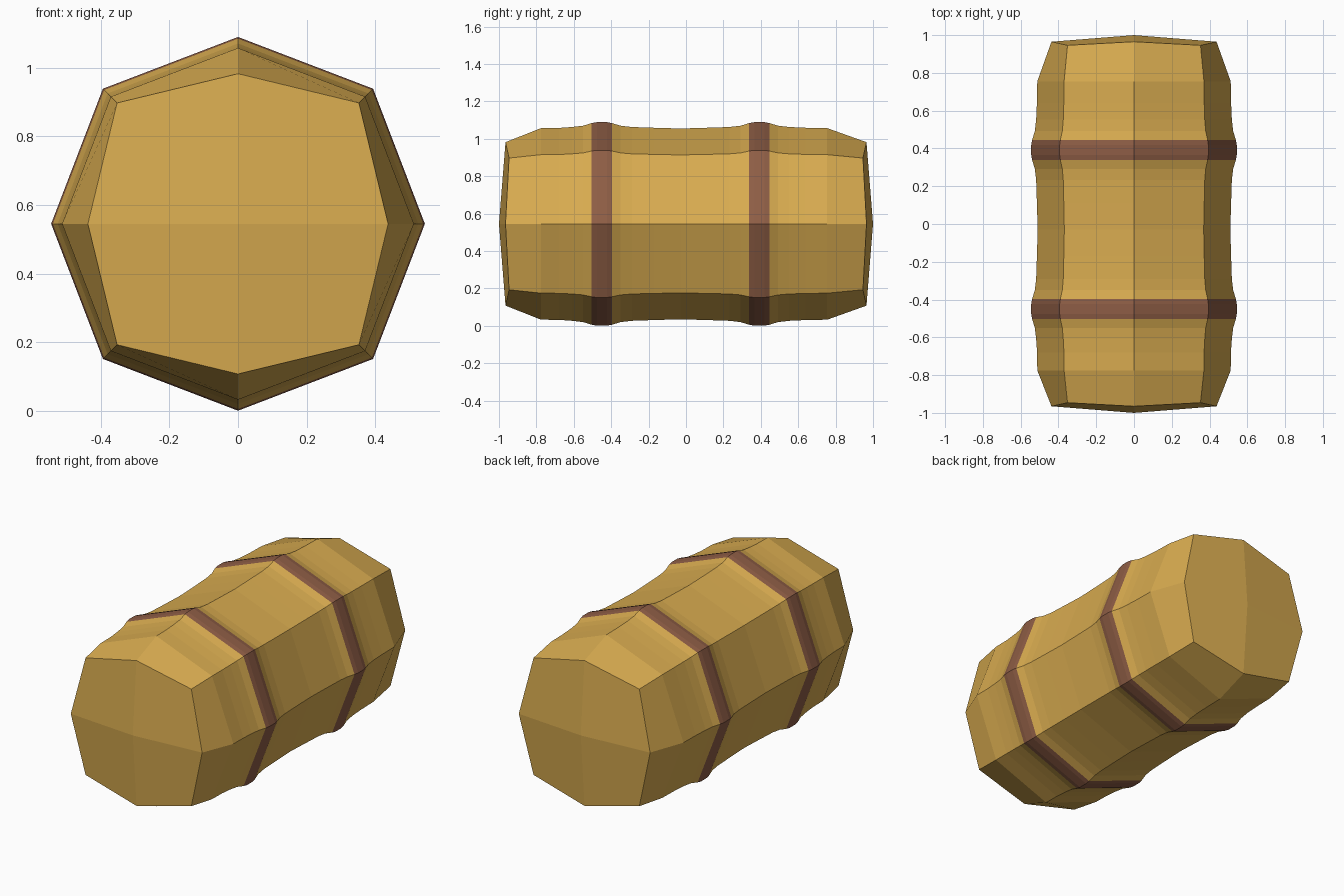
import bpy, bmesh, math

cube = bpy.data.objects.get("Cube")
if cube:
    bpy.data.objects.remove(cube, do_unlink=True)


def flat_material(name, colour):
    mat = bpy.data.materials.new(name)
    mat.use_nodes = True
    mat.diffuse_color = colour
    mat.node_tree.nodes["Principled BSDF"].inputs["Base Color"].default_value = colour
    return mat


tan = flat_material("tan stalk", (0.69, 0.41, 0.08, 1))
brown = flat_material("brown band", (0.27, 0.11, 0.06, 1))

CENTRE_Z = 0.545
CORNER = 0.723      # diagonal corner offset relative to the axis radius
BANDS = (-0.45, 0.392)
HALF_BAND = 0.054

# Raised node around each band: offset along the stalk and radius
node = [(-0.16, 0.518), (-0.1, 0.525), (-HALF_BAND, 0.539), (-0.027, 0.544),
        (0.027, 0.544), (HALF_BAND, 0.539), (0.1, 0.525), (0.16, 0.518)]
profile = [(-0.775, 0.512), (-0.68, 0.513)]
profile += [(BANDS[0] + dy, r) for dy, r in node]
profile += [(-0.17, 0.514), (-0.03, 0.51), (0.11, 0.514)]
profile += [(BANDS[1] + dy, r) for dy, r in node]
profile += [(0.64, 0.514), (0.755, 0.512)]

bm = bmesh.new()


def add_ring(y, radius, corner, corner_y):
    """Eight-sided ring alternating axis points and diagonal corners."""
    ring = []
    for i in range(8):
        a = i * math.pi / 4
        diagonal = i % 2 == 1
        r = corner * math.sqrt(2) if diagonal else radius
        ring.append(bm.verts.new((r * math.cos(a), corner_y if diagonal else y,
                                  CENTRE_Z + r * math.sin(a))))
    return ring


# Tapered ends and stalk rings
rings = [add_ring(-0.965, 0.437, 0.352, -0.946)]
rings += [add_ring(y, r, r * CORNER, y) for y, r in profile]
rings.append(add_ring(0.965, 0.437, 0.352, 0.946))

# Side faces, brown on the bands
for a, b in zip(rings, rings[1:]):
    for i in range(8):
        j = (i + 1) % 8
        face = bm.faces.new((a[i], a[j], b[j], b[i]))
        y = face.calc_center_median().y
        face.material_index = int(any(abs(y - c) < HALF_BAND for c in BANDS))

# Shallow pointed caps made from four quads
for ring, y in ((rings[0], -1.0), (rings[-1], 1.0)):
    tip = bm.verts.new((0, y, CENTRE_Z))
    for i in range(0, 8, 2):
        bm.faces.new((tip, ring[i], ring[i + 1], ring[(i + 2) % 8]))

bmesh.ops.recalc_face_normals(bm, faces=bm.faces)
mesh = bpy.data.meshes.new("banded_stalk")
bm.to_mesh(mesh)
bm.free()
mesh.materials.append(tan)
mesh.materials.append(brown)
stalk = bpy.data.objects.new("banded_stalk", mesh)
bpy.context.collection.objects.link(stalk)
